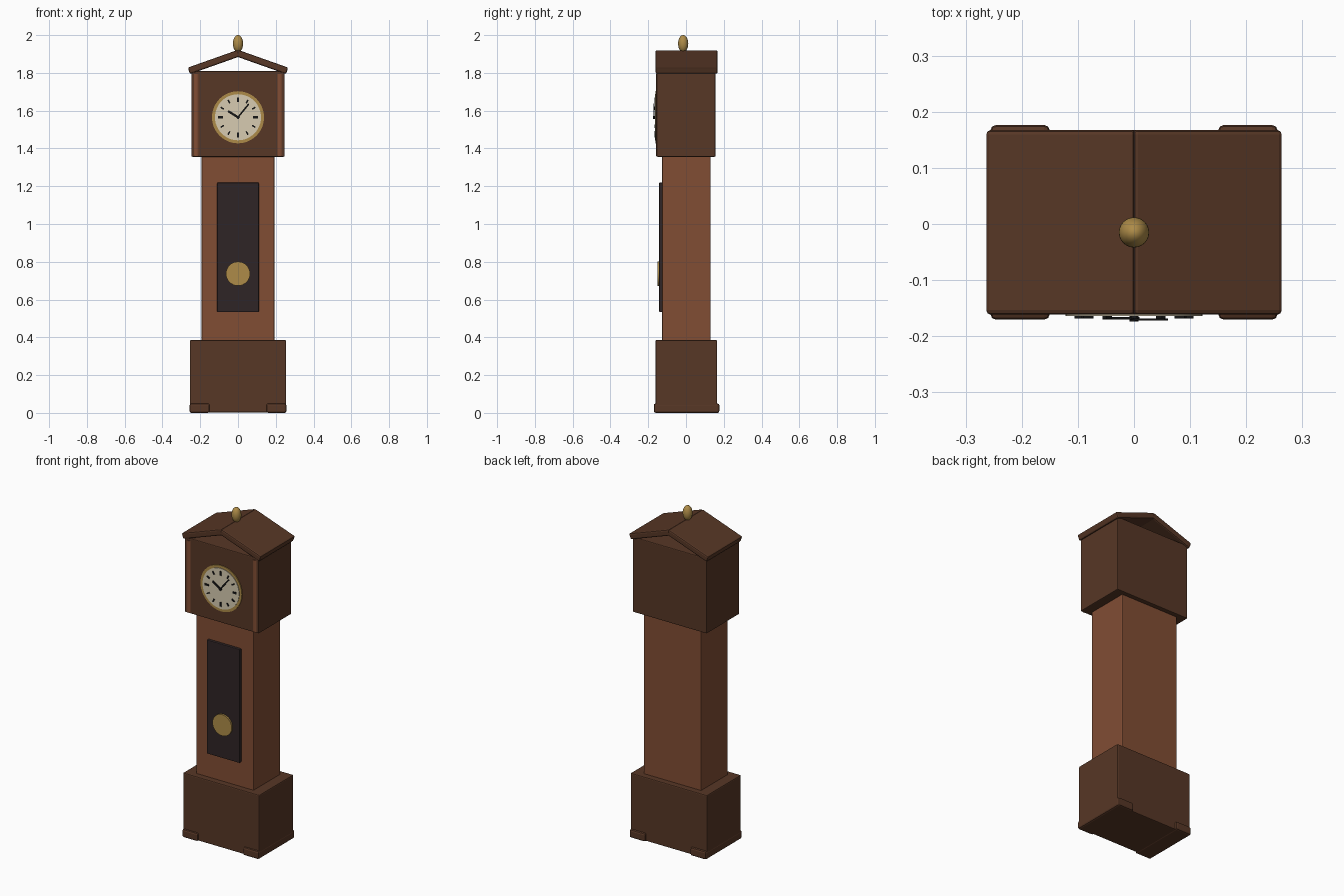
import bpy
import math
from mathutils import Vector

cube = bpy.data.objects.get("Cube")
if cube:
    bpy.data.objects.remove(cube, do_unlink=True)


def material(name, r, g, b):
    m = bpy.data.materials.new(name)
    m.diffuse_color = (r, g, b, 1)
    m.use_nodes = True
    bsdf = next(n for n in m.node_tree.nodes if n.type == 'BSDF_PRINCIPLED')
    bsdf.inputs["Base Color"].default_value = (r, g, b, 1)
    bsdf.inputs["Roughness"].default_value = 0.6
    return m


DARK_WOOD = material("dark wood", 0.095, 0.038, 0.019)
RED_WOOD = material("red wood", 0.22, 0.075, 0.034)
DOOR_TINT = material("dark door", 0.028, 0.018, 0.019)
BRASS = material("brass", 0.42, 0.26, 0.065)
CREAM = material("cream", 0.68, 0.60, 0.44)
BLACK = material("black", 0.008, 0.008, 0.008)


def finish(name, mat, bevel=0.0):
    ob = bpy.context.object
    ob.name = name
    ob.data.materials.append(mat)
    if bevel:
        mod = ob.modifiers.new("Bevel", 'BEVEL')
        mod.width = bevel
        mod.segments = 2
    return ob


def box(name, center, size, mat, bevel=0.0, rot=(0, 0, 0)):
    bpy.ops.mesh.primitive_cube_add(size=1, location=center, rotation=rot)
    ob = bpy.context.object
    ob.scale = size
    bpy.ops.object.transform_apply(location=False, rotation=False, scale=True)
    return finish(name, mat, bevel)


def disc(name, z, radius, front, back, mat, sides=48):
    """Round plate facing the front, between two depths."""
    bpy.ops.mesh.primitive_cylinder_add(
        vertices=sides, radius=radius, depth=back - front,
        location=(0, (front + back) / 2, z), rotation=(math.pi / 2, 0, 0))
    bpy.ops.object.shade_smooth_by_angle()
    return finish(name, mat)


# Case: plinth, trunk and hood
box("plinth", (0, 0.002, 0.194), (0.51, 0.326, 0.384), DARK_WOOD, 0.006)
box("trunk", (0, 0.002, 0.87), (0.384, 0.256, 0.98), RED_WOOD, 0.005)
box("hood", (0, 0, 1.583), (0.494, 0.312, 0.454), DARK_WOOD, 0.005)

# Feet, hood columns and roof slopes, one per side
PITCH = math.radians(19.5)
for side, label in ((1, "left"), (-1, "right")):
    box(label + "_foot", (side * 0.203, 0.003, 0.025),
        (0.106, 0.347, 0.05), DARK_WOOD, 0.01)

    bpy.ops.mesh.primitive_cylinder_add(
        vertices=24, radius=0.021, depth=0.434,
        location=(side * 0.221, -0.139, 1.577))
    bpy.ops.object.shade_smooth_by_angle()
    finish(label + "_column", RED_WOOD)

    # Slab whose upper face runs from the ridge down to the eave
    length, thick = 0.282, 0.036
    down = Vector((side * math.cos(PITCH), 0, -math.sin(PITCH)))
    normal = Vector((side * math.sin(PITCH), 0, math.cos(PITCH)))
    ridge = Vector((0, 0.003, 1.922))
    box(label + "_roof", ridge + down * (length / 2) - normal * (thick / 2),
        (length, 0.329, thick), DARK_WOOD, 0.008, (0, side * PITCH, 0))

# Fill the wedge below the ridge where the slabs meet
box("ridge", (0, 0.003, 1.9), (0.018, 0.315, 0.034), DARK_WOOD)

# Finial
bpy.ops.mesh.primitive_uv_sphere_add(
    segments=24, ring_count=16, radius=1, location=(0, -0.015, 1.955))
bpy.context.object.scale = (0.027, 0.027, 0.045)
bpy.ops.object.transform_apply(location=False, rotation=False, scale=True)
bpy.ops.object.shade_smooth_by_angle()
finish("finial", BRASS)

# Dial
DIAL_Z = 1.565
disc("dial_rim", DIAL_Z, 0.138, -0.161, -0.150, BRASS)
disc("dial_face", DIAL_Z, 0.122, -0.164, -0.150, CREAM)


def radial_bar(name, angle, start, end, width, front, back):
    """Bar on the dial pointing clockwise from twelve by an angle."""
    mid = (start + end) / 2
    box(name, (mid * math.sin(angle), (front + back) / 2,
               DIAL_Z + mid * math.cos(angle)),
        (width, back - front, end - start), BLACK, rot=(0, angle, 0))


for hour in range(12):
    main = hour % 3 == 0
    radial_bar("hour_mark_%d" % hour, math.radians(30 * hour),
               0.080 if main else 0.086, 0.106,
               0.011 if main else 0.008, -0.168, -0.162)

radial_bar("hour_hand", math.radians(-58), -0.008, 0.062, 0.012, -0.170, -0.166)
radial_bar("minute_hand", math.radians(39), -0.008, 0.091, 0.008, -0.172, -0.168)
disc("hand_pin", DIAL_Z, 0.008, -0.1735, -0.160, BLACK, 16)

# Trunk door and pendulum bob
box("door", (0, -0.130, 0.876), (0.22, 0.024, 0.686), DOOR_TINT, 0.004)
disc("pendulum_bob", 0.737, 0.064, -0.152, -0.135, BRASS, 32)
